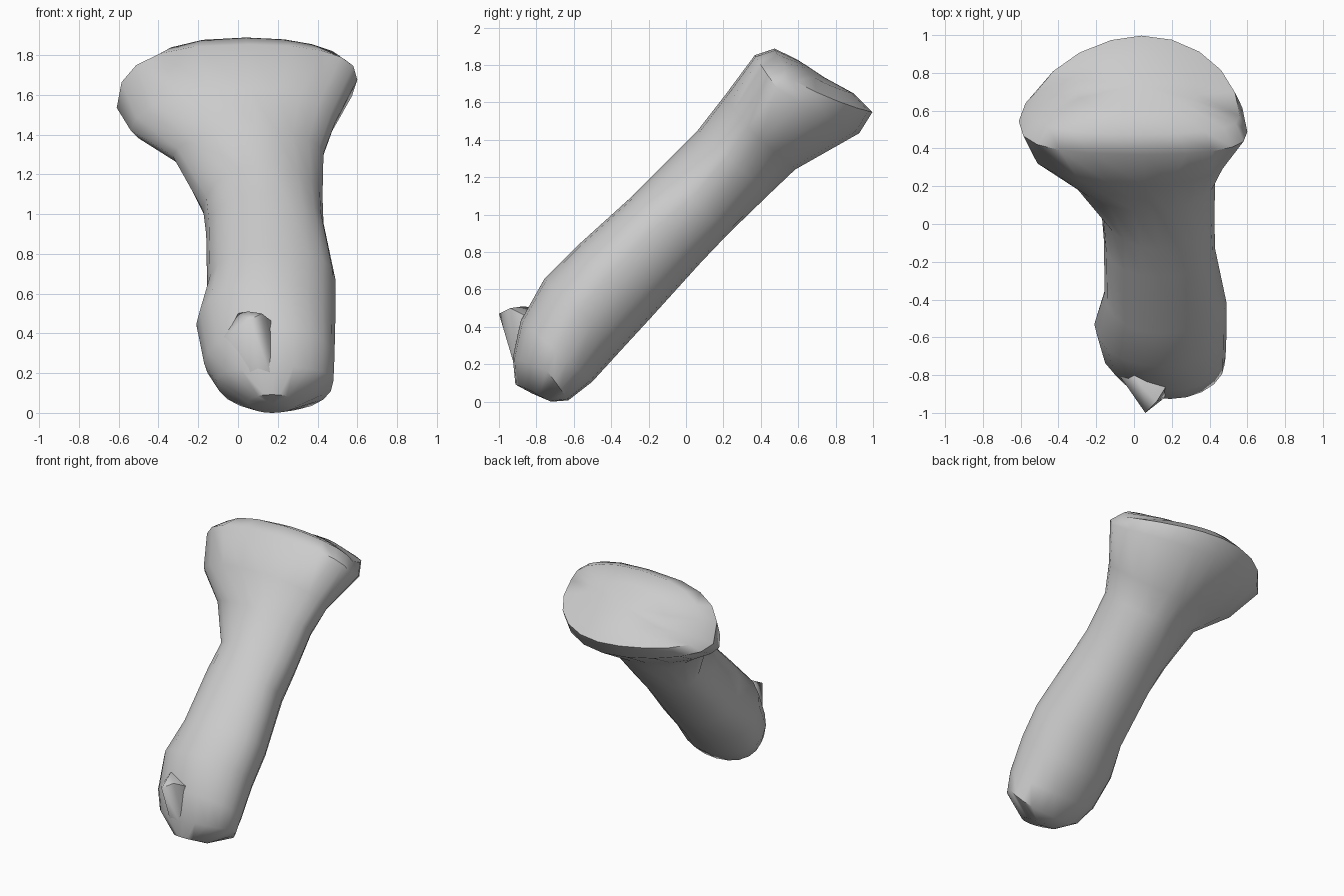
import bpy, bmesh, math

if "Cube" in bpy.data.objects:
    bpy.data.objects.remove(bpy.data.objects["Cube"])

R = math.sqrt(0.5)
SEGS = 20


def to_world(x, u, v):
    """u runs along the leaning axis, v across it (towards front/up)."""
    return (x, (u - v) * R, (u + v) * R)


def spow(a, e):
    return math.copysign(abs(a) ** e, a)


def ring(bm, us, ulo, uhi, xl, xr, xm, vs, vlo, vhi, e, el, er, tilt, skew):
    """Asymmetric superellipse section, bent along the axis."""
    verts = []
    for i in range(SEGS):
        a = 2 * math.pi * i / SEGS
        ex = e if math.sin(a) > 0 else (er if math.cos(a) > 0 else el)
        c, s = spow(math.cos(a), ex), spow(math.sin(a), ex)
        w = abs(s) ** 1.2
        x = xm + c * ((xr - xm) if c > 0 else (xm - xl))
        v = vs + s * ((vhi - vs) if s > 0 else (vs - vlo)) + tilt * c * (1 - abs(s))
        u = us * (1 - w) + (uhi if s > 0 else ulo) * w + skew * c * (1 - w)
        verts.append(bm.verts.new(to_world(x, u, v)))
    return verts


def finish(bm, name, angle):
    bmesh.ops.recalc_face_normals(bm, faces=bm.faces)
    me = bpy.data.meshes.new(name)
    bm.to_mesh(me)
    bm.free()
    ob = bpy.data.objects.new(name, me)
    bpy.context.collection.objects.link(ob)
    bpy.ops.object.select_all(action='DESELECT')
    ob.select_set(True)
    bpy.context.view_layer.objects.active = ob
    bpy.ops.object.shade_smooth_by_angle(angle=math.radians(angle))
    return ob


# u side/low/high, x left/right/middle, v side/low/high,
# section roundness front/low left/low right, sideways tilt and skew
foot = [
    (-.54, -.51, -.58, .05, .30, .17, .61, .51, .71, 1, 1, 1, 0, 0),
    (-.41, -.44, -.49, -.11, .48, .19, .64, .45, .82, 1, .95, .9, 0, 0),
    (-.30, -.28, -.32, -.17, .485, .19, .67, .43, .93, 1, .95, .95, .02, 0),
    (-.06, -.06, -.07, -.21, .49, .15, .72, .44, 1.0, 1, 1, 1, .03, 0),
]
shaft = [
    (.18, .18, .18, -.155, .49, .15, .73, .45, 1.0, .95, .95, 1, .04, 0),
    (.58, .58, .58, -.16, .43, .14, .73, .47, .98, .9, .9, 1, .04, 0),
    (.79, .79, .79, -.175, .425, .13, .70, .475, .98, 1.05, .95, 1, .05, 0),
]
head = [
    (1.08, 1.1, 1.06, -.33, .43, .10, .76, .47, .98, 1.2, 1.35, 1.05, .01, 0),
    (1.27, 1.29, 1.30, -.54, .49, .06, .77, .465, 1.01, 1.0, 1.3, 1.15, .03, 0),
    (1.50, 1.67, 1.57, -.61, .60, .05, .77, .36, 1.05, .75, 1.1, 1, .07, .03),
    (1.58, 1.80, 1.67, -.55, .56, .04, .75, .39, 1.0, .85, 1.1, 1, .06, .04),
    (1.69, 1.80, 1.715, -.30, .33, .03, .71, .53, .87, 1, 1, 1, .03, .02),
]

# Leaning shaft with rounded foot and flared head
bm = bmesh.new()
rings = [ring(bm, *s) for s in foot + shaft + head]
for a, b in zip(rings, rings[1:]):
    for i in range(SEGS):
        j = (i + 1) % SEGS
        bm.faces.new((a[i], a[j], b[j], b[i]))
for r, (x, u, v) in ((rings[0], (.17, -.55, .61)), (rings[-1], (.03, 1.75, .70))):
    pole = bm.verts.new(to_world(x, u, v))
    for i in range(SEGS):
        bm.faces.new((r[i], r[(i + 1) % SEGS], pole))
finish(bm, "bone_shaft_and_head", 50)

# Beak-like spur and its ridge on the front of the foot
bm = bmesh.new()
for p in ((.06, -1, .47), (.12, -.94, .50), (.17, -.86, .46), (.06, -.87, .12),
          (.20, -.89, .10), (-.12, -.74, .35), (.07, -.93, .30),
          (.0, -.80, .50), (.05, -.87, .51), (.12, -.60, .40)):
    bm.verts.new(p)
bmesh.ops.convex_hull(bm, input=bm.verts)
finish(bm, "foot_spur", 60)
